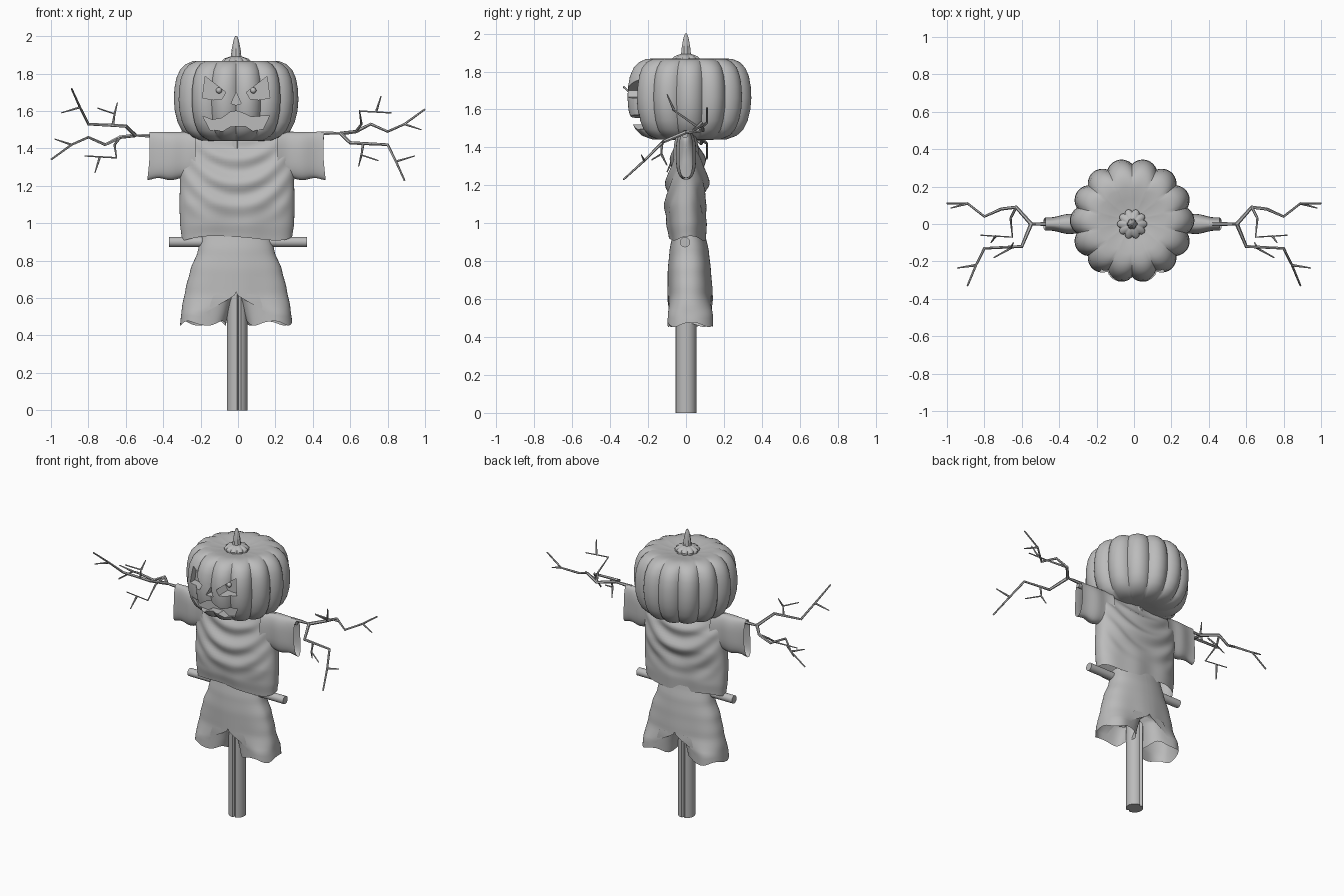
import bpy, bmesh, math, random
from math import sin, cos, pi, radians

if "Cube" in bpy.data.objects:
    bpy.data.objects.remove(bpy.data.objects["Cube"])

random.seed(4)
grey = bpy.data.materials.new("plain grey")
grey.diffuse_color = (0.5, 0.5, 0.5, 1)
grey.use_nodes = True
grey.node_tree.nodes["Principled BSDF"].inputs["Base Color"].default_value = grey.diffuse_color


def finish(ob, angle=40):
    ob.data.materials.clear()
    ob.data.materials.append(grey)
    bpy.ops.object.select_all(action='DESELECT')
    ob.select_set(True)
    bpy.context.view_layer.objects.active = ob
    bpy.ops.object.shade_smooth_by_angle(angle=radians(angle))
    return ob


def loft(name, rings, caps=(False, False), angle=40):
    """Skin a list of closed rings with equal point counts."""
    bm = bmesh.new()
    loops = [[bm.verts.new(p) for p in r] for r in rings]
    n = len(loops[0])
    for a, b in zip(loops, loops[1:]):
        for i in range(n):
            j = (i + 1) % n
            bm.faces.new((a[i], a[j], b[j], b[i]))
    for cap, l in zip(caps, (loops[0], loops[-1])):
        if cap:
            bm.faces.new(l)
    bmesh.ops.recalc_face_normals(bm, faces=bm.faces)
    me = bpy.data.meshes.new(name)
    bm.to_mesh(me)
    bm.free()
    ob = bpy.data.objects.new(name, me)
    bpy.context.collection.objects.link(ob)
    return finish(ob, angle)


def lerp_table(table, t):
    """Smoothly interpolate rows of (key, values...) at key t."""
    for a, b in zip(table, table[1:]):
        if t <= b[0]:
            k = max(0, (t - a[0]) / (b[0] - a[0]))
            k = k * k * (3 - 2 * k) * 0.5 + k * 0.5
            return [u + (v - u) * k for u, v in zip(a[1:], b[1:])]
    return table[-1][1:]


def spow(v, e):
    return math.copysign(abs(v) ** e, v)


def steps(a, b, n):
    return [a + (b - a) * i / n for i in range(n + 1)]


# Pumpkin head: ribbed body of revolution
def ribbed(name, profile, lobes, depth, n, cx, cy, phase=0.0):
    rings = []
    for r, z, k in profile:
        rings.append([])
        for i in range(n):
            a = 2 * pi * i / n
            rib = abs(sin(lobes * (a + pi / 2 + phase) / 2)) ** 0.8
            q = r * (1 - depth * k * (1 - rib))
            rings[-1].append((cx + q * cos(a), cy + q * sin(a), z))
    return loft(name, rings, (True, True))


head = ribbed("pumpkin_head", [
    (0.03, 1.455, 0), (0.12, 1.44, .5), (0.20, 1.442, 1), (0.255, 1.462, 1), (0.29, 1.495, 1),
    (0.313, 1.54, 1), (0.328, 1.60, 1), (0.333, 1.66, 1), (0.33, 1.72, 1), (0.32, 1.775, 1),
    (0.30, 1.82, 1), (0.27, 1.85, 1), (0.23, 1.867, 1), (0.18, 1.868, .8), (0.12, 1.858, .5),
    (0.03, 1.845, 0)], 14, 0.09, 140, -0.01, 0.018)

# Carved face: eyes, nose and mouth cut into the pumpkin
eye = [(-.18, 1.67), (-.165, 1.785), (-.055, 1.70), (-.075, 1.665), (-.12, 1.66)]
nose = [(0, 1.70), (-.027, 1.64), (0, 1.632), (.027, 1.64)]
mouth = [(-.178, 1.572), (-.13, 1.553), (-.08, 1.56), (-.03, 1.595), (0, 1.60), (.03, 1.592),
         (.08, 1.568), (.13, 1.572), (.178, 1.575), (.145, 1.505), (.09, 1.493), (.05, 1.52),
         (-.03, 1.518), (-.07, 1.493), (-.14, 1.50)]
cuts = [(eye, -.205), ([(-x, z) for x, z in eye], -.205), (nose, -.25), (mouth, -.215)]
for k, (shape, back) in enumerate(cuts):
    cutter = loft("face_cutter_%d" % k,
                  [[(x - .01, y, z) for x, z in shape] for y in (-.45, back)], (True, True))
    mod = head.modifiers.new("carve", 'BOOLEAN')
    mod.operation, mod.solver, mod.object = 'DIFFERENCE', 'EXACT', cutter
    bpy.context.view_layer.objects.active = head
    bpy.ops.object.modifier_apply(modifier="carve")
    bpy.data.objects.remove(cutter)
finish(head, 35)

for s in (-1, 1):
    bpy.ops.mesh.primitive_uv_sphere_add(segments=12, ring_count=8, radius=0.016,
                                         location=(s * .092 - .01, -.215, 1.71))
    bpy.context.object.name = "pupil"
    finish(bpy.context.object)

# Stem: lobed base and tapering stalk
ribbed("stem_base", [(.05, 1.84, 1), (.078, 1.85, 1), (.08, 1.865, 1), (.065, 1.88, 1),
                     (.03, 1.892, .5)], 10, 0.16, 60, -.01, 0)
ribbed("stem_stalk", [(.032, 1.87, 1), (.027, 1.90, 1), (.024, 1.93, 1), (.018, 1.96, 1),
                      (.012, 1.985, .5), (.005, 2.0, 0)], 6, 0.15, 36, -.01, 0)

# Shirt body: draped tube, open at the hem
TORSO = [(.92, .295, .085, .10), (1.0, .305, .10, .105), (1.1, .308, .11, .10),
         (1.22, .305, .10, .115), (1.34, .315, .075, .095), (1.44, .33, .052, .052),
         (1.49, .30, .022, .022)]
rings = []
for z in steps(.92, 1.49, 38):
    w, f, b = lerp_table(TORSO, z)
    ring = []
    for i in range(96):
        a = 2 * pi * i / 96
        x, s = w * spow(cos(a), .8), spow(sin(a), .85)
        y = s * (b if s > 0 else f)
        mid = max(0, 1 - (x / w) ** 2)
        up = max(0, min(1, (z - 1.0) / .15)) * max(0, min(1, (1.47 - z) / .1))
        y += math.copysign(1, s) * mid * (.011 * up * sin(48 * (z - 2.2 * x * x))
                                          + .006 * (1 - up) * sin(26 * x))
        hem = .012 * sin(3 * a + 1) * max(0, (1.0 - z) / .08)
        ring.append((x - .005, y, z + hem))
    rings.append(ring)
loft("shirt_body", rings, (False, True), 60)

# Sleeves: thin hanging cloth with ragged openings
for s in (-1, 1):
    rings = []
    for x in steps(.22, .465, 12):
        t = (x - .22) / .245
        half = .062 - .026 * t
        ring = []
        for i in range(40):
            a = 2 * pi * i / 40
            low = max(0, -sin(a))
            z = 1.362 + .126 * spow(sin(a), .75) + .006 * low * sin(50 * x)
            y = half * spow(cos(a), .8) * (1 + .1 * sin(40 * x))
            rag = random.uniform(-.012, .012) if t == 1 else 0
            ring.append((s * (x + .012 * t * low + rag) - .008, y, z + rag * low))
        rings.append(ring)
    loft("sleeve", rings, (False, False), 60)

# Shorts: two legs sharing a centre line above the crotch
CROTCH = .62
SHORTS = [(.46, .30, .10, .135), (.55, .29, .10, .135), (.65, .27, .10, .132),
          (.75, .245, .10, .125), (.85, .205, .092, .115), (.95, .18, .075, .095)]
for s in (-1, 1):
    rings = []
    for z in steps(.465, .95, 26):
        w, f, b = lerp_table(SHORTS, z)
        k = max(0, (CROTCH - z) / (CROTCH - .465))
        inner = .055 * k ** .6
        ring = []
        for i in range(64):
            a = 2 * pi * i / 64 - pi / 2
            c, q = cos(a), sin(a)
            r = .5 * (inner + w)
            # a half oval above the crotch turns into a full oval at the hem
            xd = w * max(0, c) ** .9
            xe = r + (w - inner) / 2 * spow(c, .8)
            m = min(1, k * 1.6) if c > 0 else 1 if k else 0
            x = xd + (xe - xd) * m if c > 0 else (xe if k else 0)
            y = (b if q > 0 else f) * spow(q, .8) * (1 + .04 * sin(30 * x + 1) * (.95 - z) * 2)
            hem = .012 * sin(4 * a + s) * max(0, (.52 - z) / .055)
            ring.append((s * x - .01, y + .005, z + hem))
        rings.append(ring)
    loft("shorts_leg", rings, (False, False), 60)

# Post with a split down front and back
ring = []
for i in range(32):
    a = 2 * pi * i / 32 - pi / 2
    r = .042 if i in (1, 17) else .055
    ring.append((r * cos(a) - .005, r * sin(a), 0))
loft("post", [ring, [(x, y, 1.47) for x, y, z in ring]], (True, True))


# Crossbars at the hips and the shoulders
for name, z, r, half in (("hip_bar", .90, .027, .37), ("shoulder_bar", 1.465, .016, .46)):
    bpy.ops.mesh.primitive_cylinder_add(vertices=20, radius=r, depth=2 * half,
                                        location=(0, -.005, z), rotation=(0, pi / 2, 0))
    bpy.context.object.name = name
    finish(bpy.context.object)

# Branch arms: right arm paths; the left arm is the same turned half round
BRANCHES = [
    (.013, [(.42, 0, 1.48), (.50, 0, 1.482), (.56, 0, 1.48)]),
    (.011, [(.55, 0, 1.48), (.63, .09, 1.49), (.71, .08, 1.53), (.80, .04, 1.49),
            (.89, .11, 1.53), (1.0, .11, 1.61)]),
    (.007, [(.89, .11, 1.53), (.98, .085, 1.50)]),
    (.008, [(.63, .09, 1.49), (.66, .03, 1.53), (.65, -.07, 1.60), (.82, -.06, 1.59)]),
    (.007, [(.74, -.065, 1.60), (.765, -.10, 1.68)]),
    (.011, [(.55, 0, 1.48), (.60, -.12, 1.43), (.80, -.13, 1.42), (.845, -.22, 1.33),
            (.89, -.33, 1.23)]),
    (.007, [(.845, -.22, 1.33), (.945, -.235, 1.36)]),
    (.008, [(.67, -.125, 1.43), (.66, -.13, 1.365), (.75, -.18, 1.335)]),
    (.007, [(.66, -.13, 1.365), (.645, -.10, 1.305)]),
]
for side, s in (("right", 1), ("left", -1)):
    cu = bpy.data.curves.new("branch_arm_" + side, 'CURVE')
    cu.dimensions, cu.bevel_depth, cu.bevel_resolution = '3D', 1.0, 1
    cu.use_fill_caps = True
    for rad, pts in BRANCHES:
        sp = cu.splines.new('POLY')
        sp.points.add(len(pts) - 1)
        for i, (p, (x, y, z)) in enumerate(zip(sp.points, pts)):
            p.co = (s * x, y, 1.475 + s * (z - 1.475), 1)
            p.radius = rad * (1 - .55 * i / (len(pts) - 1))
    ob = bpy.data.objects.new("branch_arm_" + side, cu)
    bpy.context.collection.objects.link(ob)
    bpy.ops.object.select_all(action='DESELECT')
    ob.select_set(True)
    bpy.context.view_layer.objects.active = ob
    bpy.ops.object.convert(target='MESH')
    finish(bpy.context.object)
